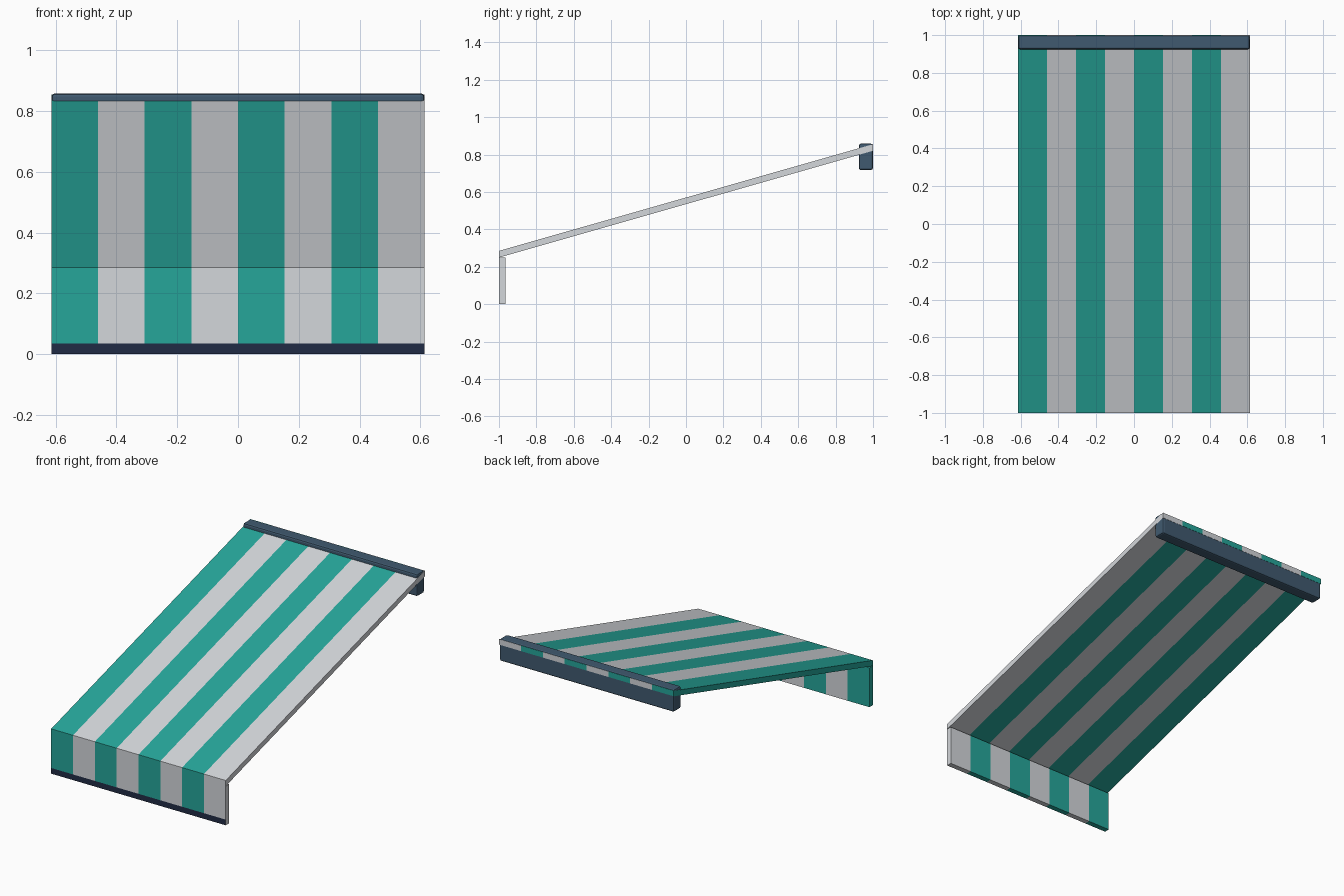
import bpy
import bmesh

HALF_W = 0.614
STRIPES = 8

if "Cube" in bpy.data.objects:
    bpy.data.objects.remove(bpy.data.objects["Cube"], do_unlink=True)


def material(name, rgb):
    """Flat material from an sRGB colour, stored as linear values."""
    lin = [((c / 255 + 0.055) / 1.055) ** 2.4 for c in rgb]
    m = bpy.data.materials.new(name)
    m.use_nodes = True
    m.diffuse_color = (*lin, 1)
    m.node_tree.nodes["Principled BSDF"].inputs["Base Color"].default_value = (*lin, 1)
    return m


teal = material("teal fabric", (38, 166, 154))
white = material("pale grey fabric", (212, 215, 219))
navy = material("navy hem", (32, 43, 69))
slate = material("slate housing", (64, 90, 112))


def extrude_profile(name, profile, half_width, sections, mats, rule):
    """Sweep a (y, z) profile along x in equal sections; rule(section, edge) picks the material."""
    bm = bmesh.new()
    rings = []
    for i in range(sections + 1):
        x = half_width * (2 * i / sections - 1)
        rings.append([bm.verts.new((x, y, z)) for y, z in profile])
    n = len(profile)
    for i in range(sections):
        for j in range(n):
            k = (j + 1) % n
            f = bm.faces.new((rings[i][j], rings[i][k], rings[i + 1][k], rings[i + 1][j]))
            f.material_index = rule(i, j)
    for ring, section in ((rings[0], 0), (rings[-1], sections - 1)):
        bm.faces.new(ring).material_index = rule(section, -1)
    bmesh.ops.recalc_face_normals(bm, faces=bm.faces)
    mesh = bpy.data.meshes.new(name)
    bm.to_mesh(mesh)
    bm.free()
    for m in mats:
        mesh.materials.append(m)
    obj = bpy.data.objects.new(name, mesh)
    bpy.context.collection.objects.link(obj)
    return obj


# Sloping striped canopy
extrude_profile("canopy", [(-1, 0.249), (1, 0.82), (1, 0.855), (-1, 0.285)],
                HALF_W, STRIPES, [teal, white], lambda i, j: i % 2)

# Hanging front valance; its lowest front strip is the hem
extrude_profile("valance", [(-1, 0), (-1, 0.036), (-1, 0.249), (-0.966, 0.249), (-0.966, 0)],
                HALF_W, STRIPES, [teal, white, navy],
                lambda i, j: 2 if j == 0 else i % 2)

# Bevelled wall housing at the back, a hair inside the canopy's end faces
housing = extrude_profile("wall_housing",
                          [(0.925, 0.717), (0.999, 0.717), (0.999, 0.858), (0.925, 0.858)],
                          HALF_W - 0.001, 1, [slate], lambda i, j: 0)
bevel = housing.modifiers.new("edge bevel", "BEVEL")
bevel.width = 0.01
bevel.segments = 2
